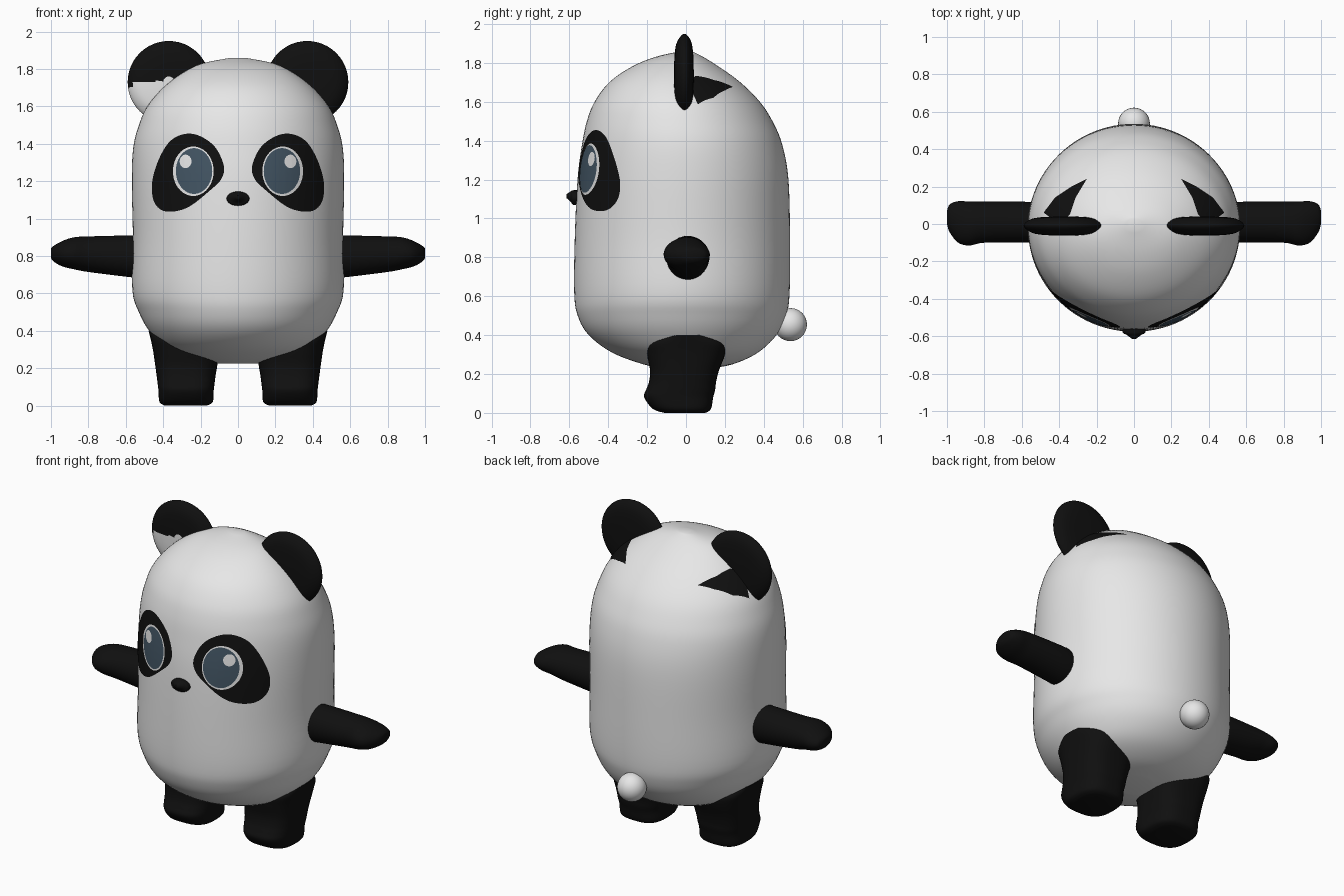
import bpy, bmesh, math
from mathutils import Vector
from mathutils.bvhtree import BVHTree

if "Cube" in bpy.data.objects:
    bpy.data.objects.remove(bpy.data.objects["Cube"])


def material(name, r, g, b):
    m = bpy.data.materials.new(name)
    m.use_nodes = True
    m.diffuse_color = (r, g, b, 1)
    bsdf = next(n for n in m.node_tree.nodes if n.type == "BSDF_PRINCIPLED")
    bsdf.inputs["Base Color"].default_value = (r, g, b, 1)
    bsdf.inputs["Roughness"].default_value = 0.7
    return m


WHITE = material("white_fur", 0.8, 0.8, 0.8)
BLACK = material("black_fur", 0.005, 0.005, 0.005)
SLATE = material("slate_iris", 0.055, 0.09, 0.125)


def spline(points, steps, closed=False):
    """Smooth curve through the given points of any dimension."""
    pts = [Vector(p) for p in points]
    n = len(pts)
    pick = (lambda i: pts[i % n]) if closed else (lambda i: pts[max(0, min(n - 1, i))])
    out = []
    for i in range(n if closed else n - 1):
        a, b, c, d = (pick(i + k) for k in (-1, 0, 1, 2))
        for s in range(steps):
            t = s / steps
            out.append(0.5 * (2 * b + (c - a) * t + (2 * a - 5 * b + 4 * c - d) * t * t
                              + (3 * b - a - 3 * c + d) * t ** 3))
    return out if closed else out + [pts[-1]]


def finish(bm, name, *mats):
    mesh = bpy.data.meshes.new(name)
    bm.to_mesh(mesh)
    bm.free()
    for m in mats:
        mesh.materials.append(m)
    ob = bpy.data.objects.new(name, mesh)
    bpy.context.collection.objects.link(ob)
    bpy.ops.object.select_all(action="DESELECT")
    ob.select_set(True)
    bpy.context.view_layer.objects.active = ob
    bpy.ops.object.shade_smooth_by_angle(angle=math.radians(50))
    return ob


def loft(name, axis, sections, mats, side=1, power=2, segs=48, steps=4, rule=None):
    """Skin rounded sections (position, a0, a1, b0, b1) along an axis."""
    bm = bmesh.new()
    rings = []
    for pos, a0, a1, b0, b1 in spline(sections, steps):
        ring = []
        for k in range(segs):
            t = math.tau * k / segs
            c, s = math.cos(t), math.sin(t)
            a = (a0 + a1) / 2 + (a1 - a0) / 2 * math.copysign(abs(c) ** (2 / power), c)
            b = (b0 + b1) / 2 + (b1 - b0) / 2 * math.copysign(abs(s) ** (2 / power), s)
            x, y, z = {"x": (pos, a, b), "y": (a, pos, b), "z": (a, b, pos)}[axis]
            ring.append(bm.verts.new((side * x, y, z)))
        rings.append(ring)
    for lo, hi in zip(rings, rings[1:]):
        for k in range(segs):
            j = (k + 1) % segs
            bm.faces.new((lo[k], lo[j], hi[j], hi[k]))
    bm.faces.new(rings[0])
    bm.faces.new(rings[-1])
    bmesh.ops.recalc_face_normals(bm, faces=bm.faces)
    if rule:
        for f in bm.faces:
            f.material_index = int(rule(f.calc_center_median()))
    return finish(bm, name, *mats)


def drape(name, outline, mat, lift, to_ray, direction, layers=10):
    """Lay a thin plate with the given flat outline over the body surface."""
    mid = sum(outline, Vector((0, 0))) / len(outline)
    ray = Vector(direction)

    def place(p):
        hit, normal, _, _ = skin.ray_cast(Vector(to_ray(p)), ray)
        return bm.verts.new(hit + normal * lift)

    bm = bmesh.new()
    centre = place(mid)
    rings = [[place(mid.lerp(p, i / layers)) for p in outline] for i in range(1, layers + 1)]
    n = len(outline)
    for k in range(n):
        j = (k + 1) % n
        bm.faces.new((centre, rings[0][k], rings[0][j]))
        for lo, hi in zip(rings, rings[1:]):
            bm.faces.new((lo[k], hi[k], hi[j], lo[j]))
    bm.normal_update()
    if sum(f.normal.dot(ray) for f in bm.faces) > 0:
        bmesh.ops.reverse_faces(bm, faces=bm.faces)
    finish(bm, name, mat)


def oval(cx, cz, rx, rz, n=48):
    return [Vector((cx + rx * math.cos(math.tau * k / n), cz + rz * math.sin(math.tau * k / n)))
            for k in range(n)]


# Body: height, half width, front depth, back depth
body_profile = [
    (0.225, 0.10, 0.10, 0.10), (0.25, 0.25, 0.22, 0.24), (0.31, 0.39, 0.38, 0.37),
    (0.40, 0.475, 0.50, 0.465), (0.50, 0.53, 0.557, 0.515), (0.62, 0.565, 0.575, 0.533),
    (0.90, 0.562, 0.572, 0.535), (1.20, 0.568, 0.558, 0.527), (1.38, 0.56, 0.535, 0.495),
    (1.50, 0.53, 0.51, 0.445), (1.60, 0.485, 0.47, 0.38), (1.70, 0.40, 0.395, 0.28),
    (1.78, 0.295, 0.28, 0.17), (1.83, 0.19, 0.16, 0.09), (1.86, 0.04, 0.03, 0.03)]
body = loft("body", "z", [(z, -w, w, -f, b) for z, w, f, b in body_profile],
            [WHITE], segs=96, steps=5)
bm = bmesh.new()
bm.from_mesh(body.data)
skin = BVHTree.FromBMesh(bm)
bm.free()

# Nose
loft("nose", "y", [(-0.54, -0.06, 0.06, 1.07, 1.145), (-0.58, -0.06, 0.06, 1.07, 1.145),
                   (-0.592, -0.04, 0.04, 1.085, 1.14), (-0.615, -0.01, 0.01, 1.105, 1.125)],
     [BLACK], segs=24)

# Tail
bm = bmesh.new()
bmesh.ops.create_uvsphere(bm, u_segments=32, v_segments=16, radius=0.085)
bmesh.ops.translate(bm, verts=bm.verts, vec=(0, 0.537, 0.454))
finish(bm, "tail", WHITE)

arm = [(0.50, -0.10, 0.11, 0.68, 0.91), (0.60, -0.10, 0.12, 0.69, 0.91),
       (0.80, -0.10, 0.12, 0.715, 0.905), (0.88, -0.115, 0.12, 0.73, 0.90),
       (0.94, -0.10, 0.122, 0.745, 0.88), (0.985, -0.045, 0.105, 0.77, 0.855),
       (1.0, 0.0, 0.07, 0.79, 0.84)]
leg = [(0.0, 0.17, 0.39, -0.11, 0.10), (0.02, 0.135, 0.42, -0.17, 0.128),
       (0.08, 0.13, 0.425, -0.215, 0.14), (0.12, 0.125, 0.43, -0.205, 0.15),
       (0.16, 0.12, 0.435, -0.19, 0.155), (0.22, 0.11, 0.443, -0.185, 0.17),
       (0.30, 0.10, 0.455, -0.20, 0.20), (0.36, 0.12, 0.468, -0.20, 0.20),
       (0.40, 0.15, 0.478, -0.13, 0.13)]
ear_profile = [(-0.062, 0.03), (-0.058, 0.12), (-0.045, 0.18), (-0.01, 0.22),
               (0.022, 0.19), (0.036, 0.13), (0.04, 0.03)]
ear = [(y, 0.37 - r, 0.37 + r, 1.73 - r, 1.73 + r) for y, r in ear_profile]
patch = spline([(0.075, 1.28), (0.12, 1.38), (0.20, 1.44), (0.28, 1.453), (0.36, 1.415),
                (0.42, 1.32), (0.456, 1.20), (0.45, 1.10), (0.405, 1.045), (0.33, 1.04),
                (0.25, 1.07), (0.15, 1.15), (0.09, 1.21)], 5, closed=True)
streak_corners = [(0.48, 0.06), (0.42, 0.14), (0.33, 0.20), (0.25, 0.24),
                  (0.31, 0.14), (0.34, 0.05), (0.40, 0.0)]
streak = [Vector(a).lerp(Vector(b), i / 4)
          for a, b in zip(streak_corners, streak_corners[1:] + streak_corners[:1])
          for i in range(4)]

for label, side in (("left", 1), ("right", -1)):
    # Limbs and ears; the right ear has a white lower front
    loft(label + "_arm", "x", arm, [BLACK], side)
    loft(label + "_leg", "z", leg, [BLACK], side, power=2.8)
    loft(label + "_ear", "y", ear, [BLACK, WHITE], side,
         rule=lambda c: c.x < -0.36 and c.y < -0.012 and c.z < 1.735 - 0.3 * max(0, -0.5 - c.x))

    # Dark streak behind the ear
    drape(label + "_ear_streak", streak, BLACK, 0.004,
          lambda p: (side * p.x, p.y, 3), (0, 0, -1))

    # Eye layers, from the patch outward
    layers = [("eye_patch", patch, BLACK, 0.003),
              ("eye_white", oval(0.237, 1.253, 0.108, 0.132), WHITE, 0.0055),
              ("iris", oval(0.232, 1.254, 0.096, 0.122), SLATE, 0.0075),
              ("eye_glint", oval(0.276, 1.305, 0.031, 0.036), WHITE, 0.0095)]
    for part, outline, mat, lift in layers:
        drape(label + "_" + part, outline, mat, lift,
              lambda p: (side * p.x, -3, p.y), (0, 1, 0))
